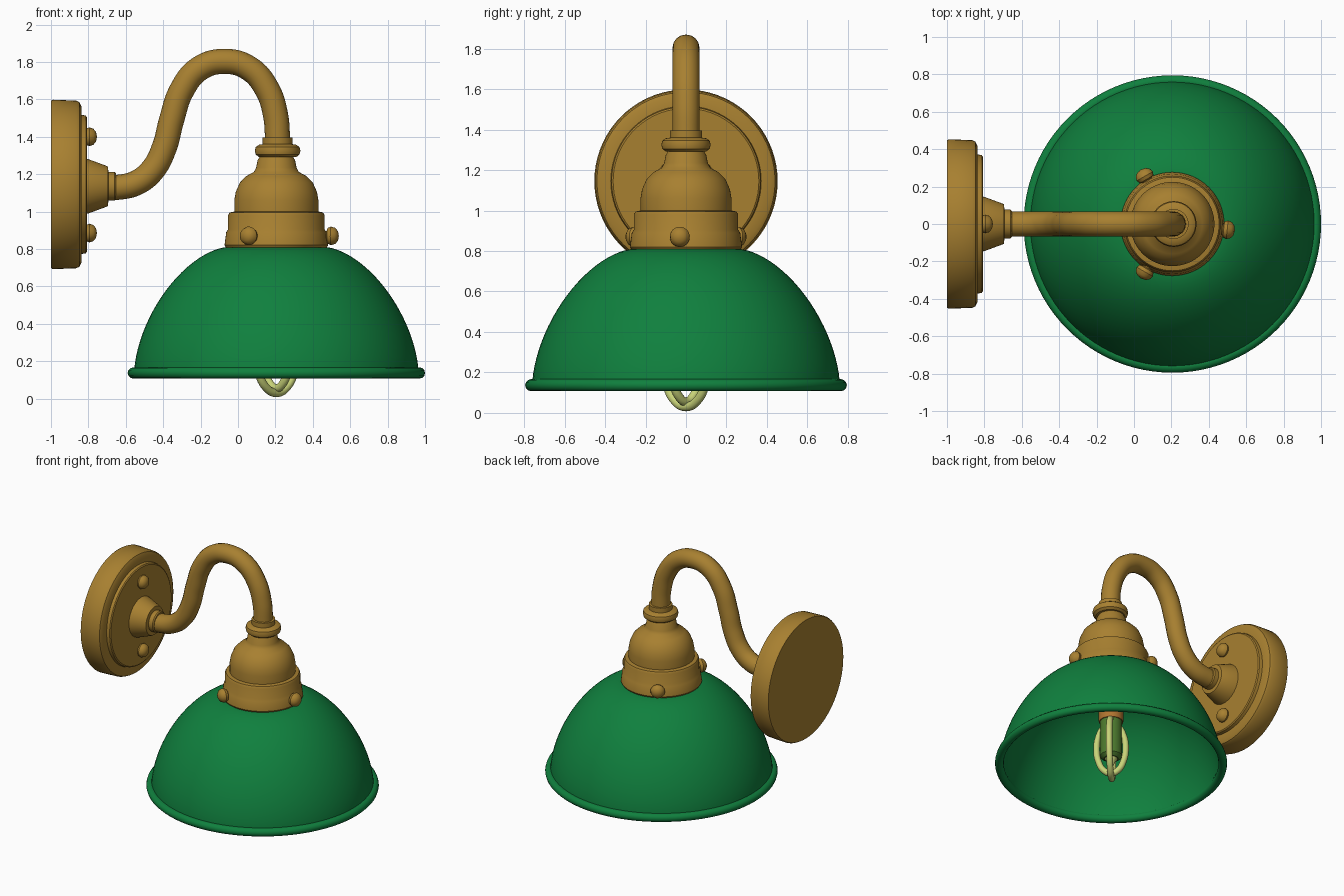
import bpy, bmesh, math
from mathutils import Vector

cube = bpy.data.objects.get("Cube")
if cube:
    bpy.data.objects.remove(cube, do_unlink=True)


def material(name, rgb):
    m = bpy.data.materials.new(name)
    m.use_nodes = True
    m.diffuse_color = (*rgb, 1)
    m.node_tree.nodes["Principled BSDF"].inputs["Base Color"].default_value = (*rgb, 1)
    return m


brass = material("aged brass", (0.39, 0.216, 0.03))
green = material("enamel green", (0.005, 0.216, 0.048))
copper = material("copper", (0.45, 0.18, 0.03))
olive = material("olive green", (0.075, 0.2, 0.028))
glow = material("pale filament", (0.58, 0.65, 0.19))


def finish(ob, mat):
    ob.data.materials.append(mat)
    bpy.ops.object.select_all(action='DESELECT')
    ob.select_set(True)
    bpy.context.view_layer.objects.active = ob
    if ob.type == 'CURVE':
        bpy.ops.object.convert(target='MESH')
    bpy.ops.object.shade_smooth_by_angle(angle=math.radians(35))
    return bpy.context.object


def lathe(name, profile, mat, loc, axis=(0, 0, 1), steps=64):
    """Revolve (radius, height) points about an axis through loc."""
    bm = bmesh.new()
    verts = [bm.verts.new((r, 0, h)) for r, h in profile]
    edges = [bm.edges.new(pair) for pair in zip(verts, verts[1:])]
    bmesh.ops.spin(bm, geom=verts + edges, cent=(0, 0, 0), axis=(0, 0, 1),
                   angle=math.tau, steps=steps, use_merge=False)
    bmesh.ops.remove_doubles(bm, verts=bm.verts, dist=0.0005)
    bmesh.ops.recalc_face_normals(bm, faces=bm.faces)
    me = bpy.data.meshes.new(name)
    bm.to_mesh(me)
    bm.free()
    ob = bpy.data.objects.new(name, me)
    bpy.context.collection.objects.link(ob)
    ob.location = loc
    ob.rotation_euler = Vector((0, 0, 1)).rotation_difference(Vector(axis)).to_euler()
    return finish(ob, mat)


def tube(name, points, radius, mat, cyclic=False):
    cu = bpy.data.curves.new(name, 'CURVE')
    cu.dimensions = '3D'
    cu.bevel_depth = radius
    cu.bevel_resolution = 6
    cu.use_fill_caps = True
    sp = cu.splines.new('BEZIER')
    sp.resolution_u = 8
    sp.use_cyclic_u = cyclic
    sp.bezier_points.add(len(points) - 1)
    for bp, p in zip(sp.bezier_points, points):
        bp.co = p
        bp.handle_left_type = bp.handle_right_type = 'AUTO'
    ob = bpy.data.objects.new(name, cu)
    bpy.context.collection.objects.link(ob)
    return finish(ob, mat)


CX = 0.205      # lamp axis
WALL_Z = 1.145  # wall plate axis

# Shade: thin-walled bowl with a rolled rim
def bowl(inset):
    pts = []
    for i in range(25):
        a = math.pi / 2 * i / 24
        pts.append((0.26 + (0.5 - inset) * max(math.cos(a), 0) ** 1.21,
                    0.14 + (0.67 - inset) * math.sin(a) ** 1.21))
    return pts

lathe("shade", [(0, 0.81)] + bowl(0)[::-1] + bowl(0.02) + [(0, 0.79)],
      green, (CX, 0, 0), steps=96)
rim = [(0.765 + 0.03 * math.cos(math.tau * i / 12), 0.137 + 0.03 * math.sin(math.tau * i / 12))
       for i in range(13)]
lathe("shade_rim", rim, green, (CX, 0, 0), steps=96)

# Shade holder, dome cap and neck
lathe("shade_holder", [(0, 0.805), (0.268, 0.805), (0.277, 0.82), (0.268, 0.89), (0.258, 0.905),
                       (0.258, 0.98), (0.25, 0.995), (0.225, 1.0), (0, 1.0)], brass, (CX, 0, 0))
lathe("dome_cap", [(0.225, 0.99), (0.225, 1.06), (0.217, 1.105), (0.195, 1.155), (0.16, 1.19),
                   (0.12, 1.212), (0.108, 1.235), (0.1, 1.275), (0.085, 1.3), (0, 1.3)],
      brass, (CX, 0, 0))
lathe("neck_ring", [(0, 1.292), (0.1, 1.292), (0.117, 1.305), (0.122, 1.325), (0.117, 1.345),
                    (0.1, 1.357), (0.08, 1.36), (0.08, 1.395), (0, 1.4)], brass, (CX + 0.007, 0, 0))

# Round-headed screws
knob = [(0.026, -0.04), (0.026, 0), (0.043, 0.006), (0.05, 0.025), (0.043, 0.047),
        (0.025, 0.061), (0, 0.066)]
for n, deg in enumerate((-6, 120, -120)):
    d = Vector((math.cos(math.radians(deg)), math.sin(math.radians(deg)), 0))
    lathe(f"holder_screw_{n + 1}", knob, brass, Vector((CX, 0, 0.87)) + d * 0.27, d, 20)
for n, z in enumerate((0.885, 1.4)):
    lathe(f"plate_screw_{n + 1}", knob, brass, (-0.82, 0, z), (1, 0, 0), 20)

# Wall plate with raised disc and arm boss
lathe("wall_plate", [(0, 0), (0.447, 0), (0.453, 0.01), (0.448, 0.135), (0.44, 0.152),
                     (0.42, 0.162), (0.372, 0.164), (0.368, 0.186), (0.36, 0.192), (0, 0.192)],
      brass, (-1, 0, WALL_Z), (1, 0, 0), 72)
lathe("arm_boss", [(0.148, 0.18), (0.145, 0.2), (0.11, 0.295), (0.105, 0.305), (0.077, 0.307),
                   (0.077, 0.34), (0.07, 0.347), (0, 0.347)],
      brass, (-1, 0, 1.135), (1, 0, 0), 48)

# Gooseneck arm
path = [(-0.75, 1.13), (-0.64, 1.13), (-0.54, 1.155), (-0.455, 1.225), (-0.395, 1.34),
        (-0.355, 1.49), (-0.3, 1.65), (-0.205, 1.765), (-0.07, 1.803), (0.06, 1.765),
        (0.155, 1.655), (0.2, 1.52), (0.213, 1.36)]
tube("gooseneck_arm", [(x, 0, z) for x, z in path], 0.067, brass)

# Socket, bulb stem and filament loops
lathe("socket", [(0, 0.46), (0.082, 0.46), (0.085, 0.47), (0.085, 0.8)], copper, (CX, 0, 0), steps=32)
lathe("bulb_stem", [(0, 0.17), (0.05, 0.17), (0.076, 0.19), (0.076, 0.47)], olive, (CX, 0, 0), steps=32)
lathe("stem_tip", [(0, 0.11), (0.015, 0.115), (0.03, 0.15), (0.05, 0.18)], glow, (CX, 0, 0), steps=20)
for n, (deg, width, low) in enumerate(((45, 0.155, 0.03), (135, 0.1, 0.055))):
    ux, uy = math.cos(math.radians(deg)), math.sin(math.radians(deg))
    pts = []
    for i in range(12):
        a = math.tau * i / 12
        r, z = width * math.cos(a), 0.25 + (0.25 - low) * math.sin(a)
        pts.append((CX + ux * r, uy * r, z))
    tube(f"filament_loop_{n + 1}", pts, 0.022, glow, cyclic=True)
